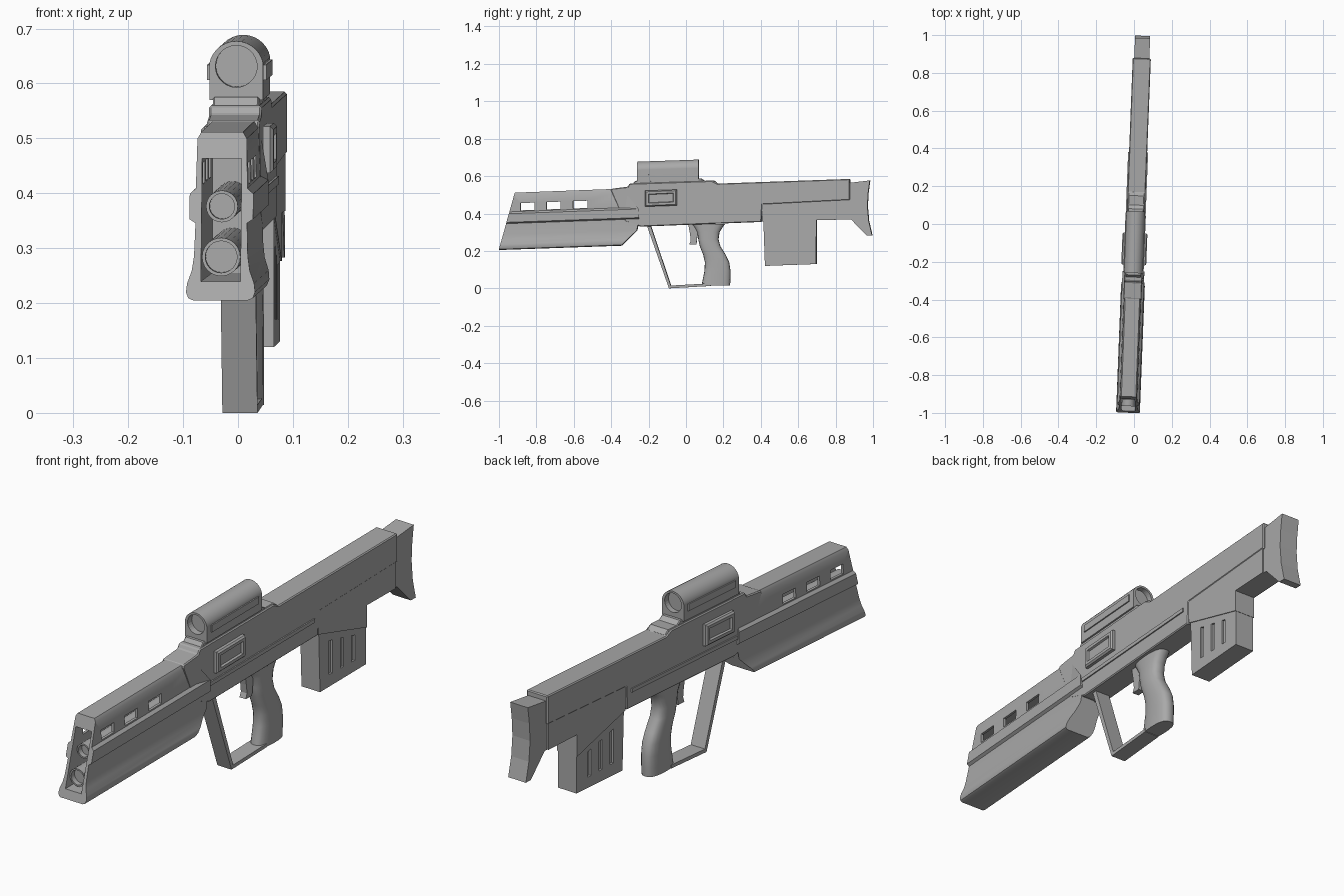
import bpy, bmesh, math
from mathutils import Matrix

if "Cube" in bpy.data.objects:
    bpy.data.objects.remove(bpy.data.objects["Cube"])

PITCH = 0.035                                   # rise of the long axis toward the back
YAW = Matrix.Translation((0.007, 0, 0)) @ Matrix.Rotation(-0.039, 4, 'Z')
grey = bpy.data.materials.new("grey")
grey.diffuse_color = (0.4, 0.4, 0.4, 1)
grey.use_nodes = True
grey.node_tree.nodes["Principled BSDF"].inputs["Base Color"].default_value = grey.diffuse_color


def finish(name, bm, smooth=False):
    bmesh.ops.recalc_face_normals(bm, faces=bm.faces)
    bm.transform(YAW)
    me = bpy.data.meshes.new(name)
    bm.to_mesh(me)
    bm.free()
    me.materials.append(grey)
    ob = bpy.data.objects.new(name, me)
    bpy.context.collection.objects.link(ob)
    if smooth:
        bpy.ops.object.select_all(action='DESELECT')
        ob.select_set(True)
        bpy.context.view_layer.objects.active = ob
        bpy.ops.object.shade_smooth_by_angle(angle=math.radians(35))
    return ob


def loft(name, rings, smooth=False):
    """Closed rings of 3D points joined in order and capped."""
    bm = bmesh.new()
    vs = [[bm.verts.new(p) for p in r] for r in rings]
    n = len(vs[0])
    for a, b in zip(vs, vs[1:]):
        for i in range(n):
            j = (i + 1) % n
            bm.faces.new((a[i], a[j], b[j], b[i]))
    bm.faces.new(vs[0])
    bm.faces.new(vs[-1][::-1])
    return finish(name, bm, smooth)


def plate(name, pts, half, x=0.0):
    """Side outline of (y, z) points, extruded across x."""
    return loft(name, [[(x + s * half, y, z) for y, z in pts] for s in (-1, 1)])


def bar(y0, y1, z0, z1):
    """Outline of a strip that follows the pitch; z is given at y0."""
    d = PITCH * (y1 - y0)
    return [(y0, z0), (y1, z0 + d), (y1, z1 + d), (y0, z1)]


def bevel(ob, width, segments=1):
    m = ob.modifiers.new("bevel", 'BEVEL')
    m.width, m.segments, m.limit_method = width, segments, 'ANGLE'
    m.angle_limit = math.radians(50)


def cut(ob, cutter):
    cutter.hide_render = True
    cutter.hide_set(True)
    m = ob.modifiers.new("cut", 'BOOLEAN')
    m.object, m.operation, m.solver = cutter, 'DIFFERENCE', 'EXACT'


def tube(name, y0, y1, z, r, depth=0.02, wall=0.006, n=24):
    """Closed cylinder along y with a recessed front disc; z is given at y0."""
    rings = []
    for y, rad in ((y0 + depth, r - wall), (y0, r - wall), (y0, r), (y1, r)):
        zz = z + PITCH * (y - y0)
        rings.append([(rad * math.cos(t), y, zz + rad * math.sin(t))
                      for t in (2 * math.pi * i / n for i in range(n))])
    return loft(name, rings, True)


# Handguard: flared cross-section with a raised rail on each side
half = [(.05, .205), (.059, .209), (.063, .22), (.061, .236), (.053, .258), (.049, .285),
        (.047, .345), (.058, .352), (.058, .398), (.047, .408), (.045, .498), (.038, .51)]
section = half + [(-x, z) for x, z in reversed(half)]
front, back = [], []
for x, z in section:
    y = -1 + (z - .205) * .28
    front.append((x, y, z + PITCH * (y + 1) * .5))
    y = min(-.345 + max(z - .205, 0) * 1.05, -.25) if z < .40 else -.33
    back.append((x, y, z + PITCH * (y + 1)))
handguard = loft("handguard", [front, back], True)
cut(handguard, plate("bore_cutter", [(-1.1, .236), (-.45, .255), (-.45, .478), (-1.1, .458)], .036))
for i, y in enumerate((-.885, -.745, -.602)):
    cut(handguard, plate(f"window_cutter_{i}", bar(y, y + .076, .417 + .005 * i, .456 + .005 * i), .1))

# Barrels inside the handguard
tube("upper_barrel", -.93, -.44, .376, .029)
tube("lower_barrel", -.965, -.44, .284, .035)

# Receiver and upper stock
receiver = plate("receiver", [(-.40, .522), (-.395, .533), (-.31, .543), (-.30, .56), (.14, .575),
                              (.17, .56), (.878, .585), (.878, .472), (.41, .448), (.405, .355),
                              (-.24, .33), (-.33, .36)], .048)
bevel(receiver, .004)
bevel(plate("sight_base", [(-.29, .55), (-.27, .575), (.08, .588), (.10, .575), (.15, .577),
                           (.17, .56)], .042), .003)

# Lower stock with the magazine well
plate("lower_stock", [(.405, .455), (.87, .478), (.87, .368), (.70, .365), (.70, .277),
                      (.41, .355)], .0455)
butt = plate("butt_plate", [(.86, .562), (.985, .577), (.976, .51), (.972, .44), (.979, .36),
                            (.997, .283), (.967, .283), (.885, .368), (.86, .368)], .040)

# Magazine with three slots on each side
magazine = plate("magazine", [(.415, .38), (.698, .33), (.698, .13), (.424, .12)], .042)
for s in (-1, 1):
    for i in range(3):
        y = .478 + .067 * i
        cut(magazine, plate(f"slot_cutter_{s}_{i}", [(y, .17), (y + .02, .17), (y + .02, .30 - .015 * i),
                                                     (y, .305 - .015 * i)], .008, s * .042))

# Side details on the receiver: long strip and framed panel
for s, side in ((-1, "left"), (1, "right")):
    plate(f"{side}_strip", bar(-.30, .38, .393, .408), .004, s * .049)
    rings = []
    for x, g in ((.045, 0), (.060, 0), (.066, .006), (.066, .018), (.058, .021)):
        rings.append([(s * x, y, z) for y, z in
                      ((-.217 + g, .437 + g), (-.047 - g, .443 + g),
                       (-.047 - g, .528 - g), (-.217 + g, .522 - g))])
    loft(f"{side}_panel", rings)

# Sight: arched housing, recessed lenses, side ribs
arch = [(-.049, .57), (-.049, .632)]
arch += [(.05 * math.cos(t), .627 + .05 * math.sin(t))
         for t in (math.pi * (1 - i / 16) for i in range(1, 16))]
arch += [(.049, .632), (.049, .57)]
sight = loft("sight_housing", [[(x, y, z + PITCH * (y + .26)) for x, z in arch]
                               for y in (-.26, .068)], True)
for name, y0, y1 in (("front", -.30, -.235), ("rear", .045, .10)):
    n = 28
    cutter = loft(f"{name}_lens_cutter", [[(.038 * math.cos(2 * math.pi * i / n), y,
                                           .631 + PITCH * (y + .26) + .038 * math.sin(2 * math.pi * i / n))
                                          for i in range(n)] for y in (y0, y1)])
    cut(sight, cutter)
for s, side in ((-1, "left"), (1, "right")):
    plate(f"{side}_sight_rib", bar(-.235, .045, .606, .634), .004, s * .050)

# Pistol grip: oval sections from top to bottom
rings = []
for y0, y1, z in ((.03, .21, .345), (.045, .195, .325), (.06, .180, .30), (.066, .174, .262),
                  (.074, .184, .225), (.092, .212, .18), (.101, .231, .14), (.099, .238, .095),
                  (.090, .238, .05), (.083, .236, .014)):
    c, r = (y0 + y1) / 2, (y1 - y0) / 2
    ring = []
    for i in range(20):
        a = 2 * math.pi * i / 20
        ca, sa = math.cos(a), math.sin(a)
        ring.append((.034 * math.copysign(abs(ca) ** .7, ca),
                     c + r * math.copysign(abs(sa) ** .8, sa), z + .02 * (y0 - .06) * sa))
    rings.append(ring)
loft("grip", rings, True)

# Trigger and the guard around the hand
plate("trigger", [(.012, .345), (.056, .345), (.062, .29), (.056, .235), (.018, .235),
                  (.026, .255), (.022, .29)], .014)
plate("hand_guard_bow", [(-.208, .335), (-.09, 0), (.12, .012), (.12, .026), (-.08, .015),
                         (-.188, .335)], .032)
